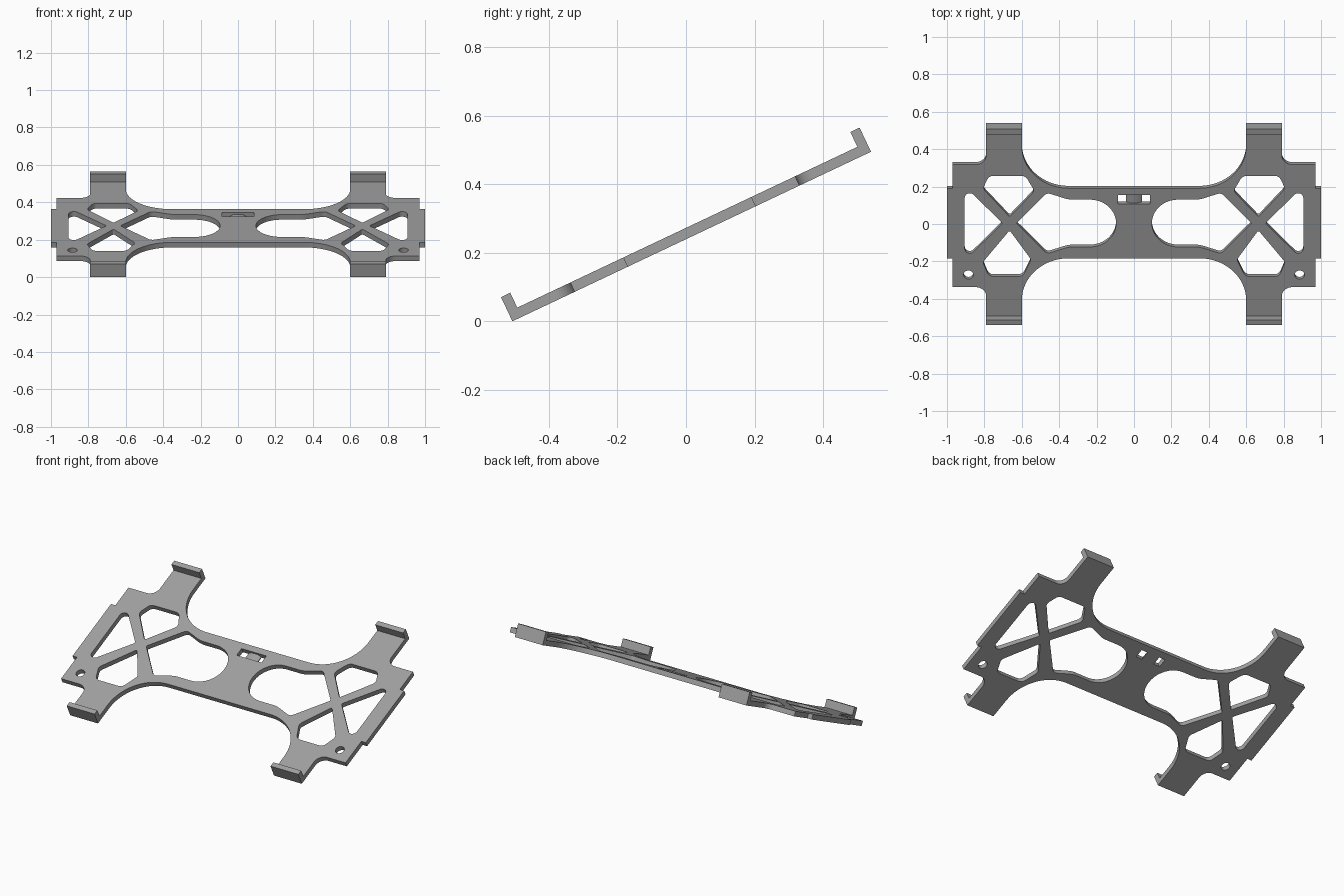
import bpy, math
from mathutils import Vector, Matrix

if "Cube" in bpy.data.objects:
    bpy.data.objects.remove(bpy.data.objects["Cube"])

T = 0.03            # plate thickness
HALF = 0.579        # half length along the legs
LIP = 0.078         # lip height from the plate underside
TILT = math.radians(25.3)
PLACE = (Matrix.Translation((0, LIP * math.sin(TILT) / 2, HALF * math.sin(TILT)))
         @ Matrix.Rotation(TILT, 4, 'X'))

grey = bpy.data.materials.new("mid_grey")
grey.diffuse_color = (0.35, 0.35, 0.35, 1)
grey.use_nodes = True
grey.node_tree.nodes["Principled BSDF"].inputs["Base Color"].default_value = grey.diffuse_color


def rounded(corners, steps=10):
    """Closed polygon of (x, y, radius) corners with filleted corners."""
    out = []
    n = len(corners)
    for i, (x, y, r) in enumerate(corners):
        p = Vector((x, y))
        if r == 0:
            out.append(p)
            continue
        a = (Vector(corners[i - 1][:2]) - p).normalized()
        b = (Vector(corners[(i + 1) % n][:2]) - p).normalized()
        half = a.angle(b) / 2
        c = p + (a + b).normalized() * (r / math.sin(half))
        s = p + a * (r / math.tan(half)) - c
        e = p + b * (r / math.tan(half)) - c
        sweep = s.angle_signed(e)
        for k in range(steps + 1):
            t = -sweep * k / steps
            out.append(c + Vector((s.x * math.cos(t) - s.y * math.sin(t),
                                   s.x * math.sin(t) + s.y * math.cos(t))))
    return out


def mirror(pts):
    return [Vector((-p.x, p.y)) for p in reversed(pts)]


def finish(name, mesh):
    ob = bpy.data.objects.new(name, mesh)
    bpy.context.collection.objects.link(ob)
    mesh.materials.clear()
    mesh.materials.append(grey)
    ob.matrix_world = PLACE
    bpy.ops.object.select_all(action='DESELECT')
    ob.select_set(True)
    bpy.context.view_layer.objects.active = ob
    bpy.ops.object.shade_smooth_by_angle(angle=math.radians(30))
    return ob


def prism(name, pts, axis, lo, hi):
    """Extrude a closed polygon along x ('X': points are y,z) or y ('Y': points are x,z)."""
    put = (lambda p, d: (d, p[0], p[1])) if axis == 'X' else (lambda p, d: (p[0], d, p[1]))
    n = len(pts)
    verts = [put(p, lo) for p in pts] + [put(p, hi) for p in pts]
    faces = [tuple(range(n)), tuple(reversed(range(n, 2 * n)))]
    faces += [(i, i + n, (i + 1) % n + n, (i + 1) % n) for i in range(n)]
    me = bpy.data.meshes.new(name)
    me.from_pydata(verts, [], faces)
    import bmesh
    bm = bmesh.new()
    bm.from_mesh(me)
    bmesh.ops.recalc_face_normals(bm, faces=bm.faces)
    bm.to_mesh(me)
    bm.free()
    return finish(name, me)


# Right half of the outer outline, from the front waist to the back waist
half_outline = rounded([
    (0, -0.207, 0), (0.60, -0.207, 0.25), (0.60, -HALF, 0), (0.79, -HALF, 0),
    (0.79, -0.378, 0.055), (0.97, -0.378, 0), (0.97, -0.207, 0), (1.0, -0.207, 0),
    (1.0, 0.207, 0), (0.97, 0.207, 0), (0.97, 0.348, 0), (0.79, 0.348, 0.055),
    (0.79, HALF, 0), (0.60, HALF, 0), (0.60, 0.207, 0.25), (0, 0.207, 0)], 16)
outline = half_outline + mirror(half_outline)[1:-1]

# Openings on the right side
window = rounded([(0.096, -0.14, 0.139), (0.35, -0.14, 0.15), (0.465, -0.18, 0.03),
                  (0.629, 0, 0.01), (0.465, 0.18, 0.03), (0.35, 0.14, 0.15),
                  (0.096, 0.14, 0.139)])
triangle = rounded([(0.703, 0, 0.01), (0.905, -0.22, 0.027), (0.905, 0.22, 0.027)])
back_hole = rounded([(0.665, 0.038, 0.008), (0.808, 0.205, 0.03), (0.775, 0.28, 0.035),
                     (0.58, 0.28, 0.04), (0.532, 0.19, 0.03)])
front_hole = rounded([(0.665, -0.042, 0.008), (0.55, -0.215, 0.03), (0.595, -0.315, 0.04),
                      (0.775, -0.315, 0.035), (0.808, -0.23, 0.03)])
screw_hole = [Vector((0.885 + 0.026 * math.cos(k * math.tau / 24),
                      -0.305 + 0.026 * math.sin(k * math.tau / 24))) for k in range(24)]
openings = [window, triangle, back_hole, front_hole, screw_hole]
openings += [mirror(o) for o in openings]
slot = [Vector(p) for p in ((-0.085, 0.115), (0.085, 0.115), (0.085, 0.168), (-0.085, 0.168))]
openings.append(slot)

# Plate: filled flat curve with thickness
cu = bpy.data.curves.new("plate_curve", 'CURVE')
cu.dimensions = '2D'
cu.fill_mode = 'BOTH'
cu.extrude = T / 2
for loop in [outline] + openings:
    sp = cu.splines.new('POLY')
    sp.points.add(len(loop) - 1)
    for q, p in zip(sp.points, loop):
        q.co = (p.x, p.y, 0, 1)
    sp.use_cyclic_u = True
tmp = bpy.data.objects.new("plate_helper", cu)
bpy.context.collection.objects.link(tmp)
bpy.context.view_layer.update()
plate = bpy.data.meshes.new_from_object(tmp.evaluated_get(bpy.context.evaluated_depsgraph_get()))
bpy.data.objects.remove(tmp)
plate.transform(Matrix.Translation((0, 0, T / 2)))
import bmesh
bm = bmesh.new()
bm.from_mesh(plate)
bmesh.ops.remove_doubles(bm, verts=bm.verts, dist=1e-5)
bmesh.ops.recalc_face_normals(bm, faces=bm.faces)
bm.to_mesh(plate)
bm.free()
finish("plate", plate)

# Sunken strap bridge between the two slots
prism("strap_bridge", [(-0.043, 0), (0.043, 0), (0.043, 0.006), (0.022, 0.018),
                       (-0.022, 0.018), (-0.043, 0.006)], 'Y', 0.115, 0.168)

# Upturned lips at the four leg ends
for sx, side in ((-1, "left"), (1, "right")):
    for sy, end in ((-1, "front"), (1, "back")):
        a, b = sy * HALF, sy * (HALF - 0.03)
        lo, hi = sorted((sx * 0.60, sx * 0.79))
        prism(f"{end}_{side}_lip", [(a, T), (b, T), (b, LIP), (a, LIP)], 'X', lo, hi)
